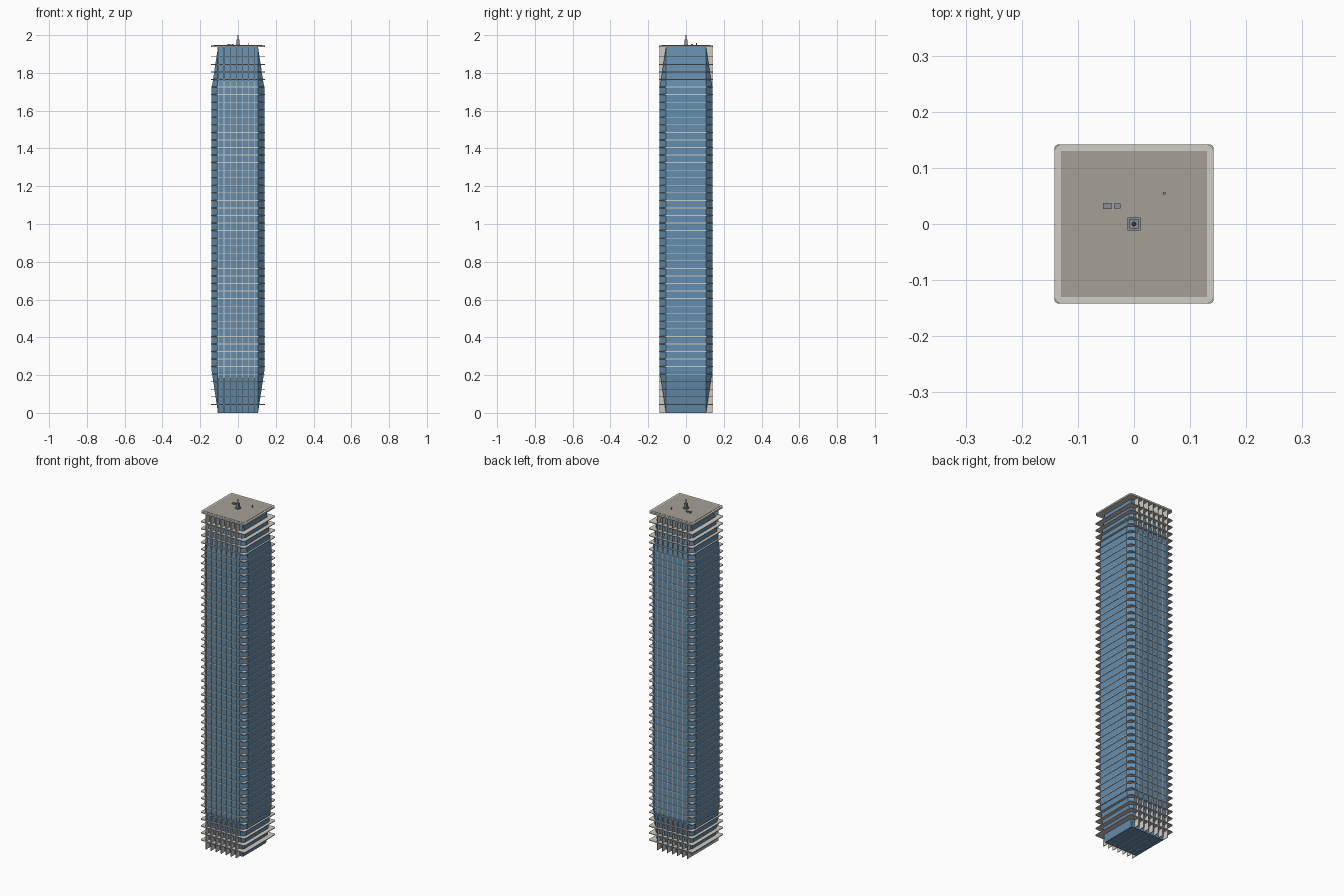
import bpy, bmesh, math

if "Cube" in bpy.data.objects:
    bpy.data.objects.remove(bpy.data.objects["Cube"])


def material(name, rgb):
    m = bpy.data.materials.new(name)
    m.diffuse_color = (*rgb, 1)
    m.use_nodes = True
    m.node_tree.nodes["Principled BSDF"].inputs["Base Color"].default_value = m.diffuse_color
    return m


GLASS = material("blue_glass", (0.13, 0.27, 0.42))
STONE = material("pale_stone", (0.63, 0.60, 0.55))
DECK = material("roof_grey", (0.38, 0.35, 0.30))
METAL = material("metal", (0.25, 0.27, 0.31))
RED = material("beacon_red", (0.5, 0.08, 0.1))


def finish(name, bm, mat):
    bmesh.ops.recalc_face_normals(bm, faces=bm.faces[:])
    me = bpy.data.meshes.new(name)
    bm.to_mesh(me)
    bm.free()
    ob = bpy.data.objects.new(name, me)
    ob.data.materials.append(mat)
    bpy.context.collection.objects.link(ob)
    return ob


def add_box(bm, x0, x1, y0, y1, z0, z1):
    vs = bmesh.ops.create_cube(bm, size=1)["verts"]
    for v in vs:
        v.co = ((x0 + x1) / 2 + v.co.x * (x1 - x0),
                (y0 + y1) / 2 + v.co.y * (y1 - y0),
                (z0 + z1) / 2 + v.co.z * (z1 - z0))


def box(name, cx, cy, sx, sy, z0, z1, mat):
    bm = bmesh.new()
    add_box(bm, cx - sx / 2, cx + sx / 2, cy - sy / 2, cy + sy / 2, z0, z1)
    return finish(name, bm, mat)


def rounded_square(half, r, seg=4):
    pts = []
    for k in range(4):
        a0 = k * math.pi / 2
        sx, sy = [(1, 1), (-1, 1), (-1, -1), (1, -1)][k]
        for i in range(seg + 1):
            a = a0 + i / seg * math.pi / 2
            pts.append((sx * (half - r) + r * math.cos(a), sy * (half - r) + r * math.sin(a)))
    return pts


def add_plate(bm, pts, z0, z1):
    lo = [bm.verts.new((x, y, z0)) for x, y in pts]
    hi = [bm.verts.new((x, y, z1)) for x, y in pts]
    bm.faces.new(lo[::-1])
    bm.faces.new(hi)
    n = len(pts)
    for i in range(n):
        bm.faces.new((lo[i], lo[(i + 1) % n], hi[(i + 1) % n], hi[i]))


def tube(name, r0, r1, z0, z1, mat, seg=8):
    bm = bmesh.new()
    bmesh.ops.create_cone(bm, cap_ends=True, segments=seg, radius1=r0, radius2=r1, depth=z1 - z0)
    bmesh.ops.translate(bm, vec=(0, 0, (z0 + z1) / 2), verts=bm.verts[:])
    return finish(name, bm, mat)


IN, OUT, EDGE, TOP = 0.106, 0.139, 0.142, 1.937

# glass body: square ends swelling to a chamfered-corner shaft
bm = bmesh.new()
square = [(IN, IN), (-IN, IN), (-IN, -IN), (IN, -IN)]
octa = [(OUT, IN), (IN, OUT), (-IN, OUT), (-OUT, IN),
        (-OUT, -IN), (-IN, -OUT), (IN, -OUT), (OUT, -IN)]
b = [bm.verts.new((x, y, 0)) for x, y in square]
m0 = [bm.verts.new((x, y, 0.22)) for x, y in octa]
m1 = [bm.verts.new((x, y, 1.72)) for x, y in octa]
t = [bm.verts.new((x, y, TOP)) for x, y in square]
bm.faces.new(b)
bm.faces.new(t)
for i in range(8):
    j = (i + 1) % 8
    bm.faces.new((m0[i], m0[j], m1[j], m1[i]))
for end, ring in ((b, m0), (t, m1)):
    for k in range(4):
        n = (k + 1) % 4
        bm.faces.new((end[k], ring[2 * k], ring[2 * k + 1]))
        bm.faces.new((end[k], ring[2 * k + 1], ring[(2 * k + 2) % 8], end[n]))
finish("glass_tower", bm, GLASS)

# floor slabs
bm = bmesh.new()
outline = rounded_square(EDGE, 0.007, 2)
for i in range(47):
    z = 0.045 + 0.04 * i
    add_plate(bm, outline, z - 0.002, z + 0.002)
finish("floor_slabs", bm, STONE)

# vertical fins on front and back
bm = bmesh.new()
for i in range(7):
    x = -0.106 + 0.032 * i
    add_box(bm, x - 0.0015, x + 0.0015, -0.1415, 0.1415, 0, TOP)
finish("vertical_fins", bm, STONE)

# roof slab and deck
bm = bmesh.new()
add_plate(bm, rounded_square(EDGE, 0.013), 1.936, 1.945)
finish("roof_slab", bm, STONE)
box("roof_deck", 0, 0, 0.26, 0.26, 1.943, 1.9465, DECK)

# rooftop equipment
box("mast_base", 0, 0, 0.023, 0.023, 1.946, 1.953, METAL)
box("mast_housing", 0, 0, 0.016, 0.016, 1.953, 1.976, METAL)
tube("mast", 0.004, 0.002, 1.976, 1.997, METAL)
tube("beacon", 0.003, 0.002, 1.995, 2.0, RED)
box("air_unit_large", -0.048, 0.032, 0.015, 0.011, 1.946, 1.954, METAL)
box("air_unit_small", -0.030, 0.032, 0.011, 0.009, 1.946, 1.953, METAL)
box("vent_post", 0.054, 0.055, 0.004, 0.004, 1.946, 1.958, METAL)
